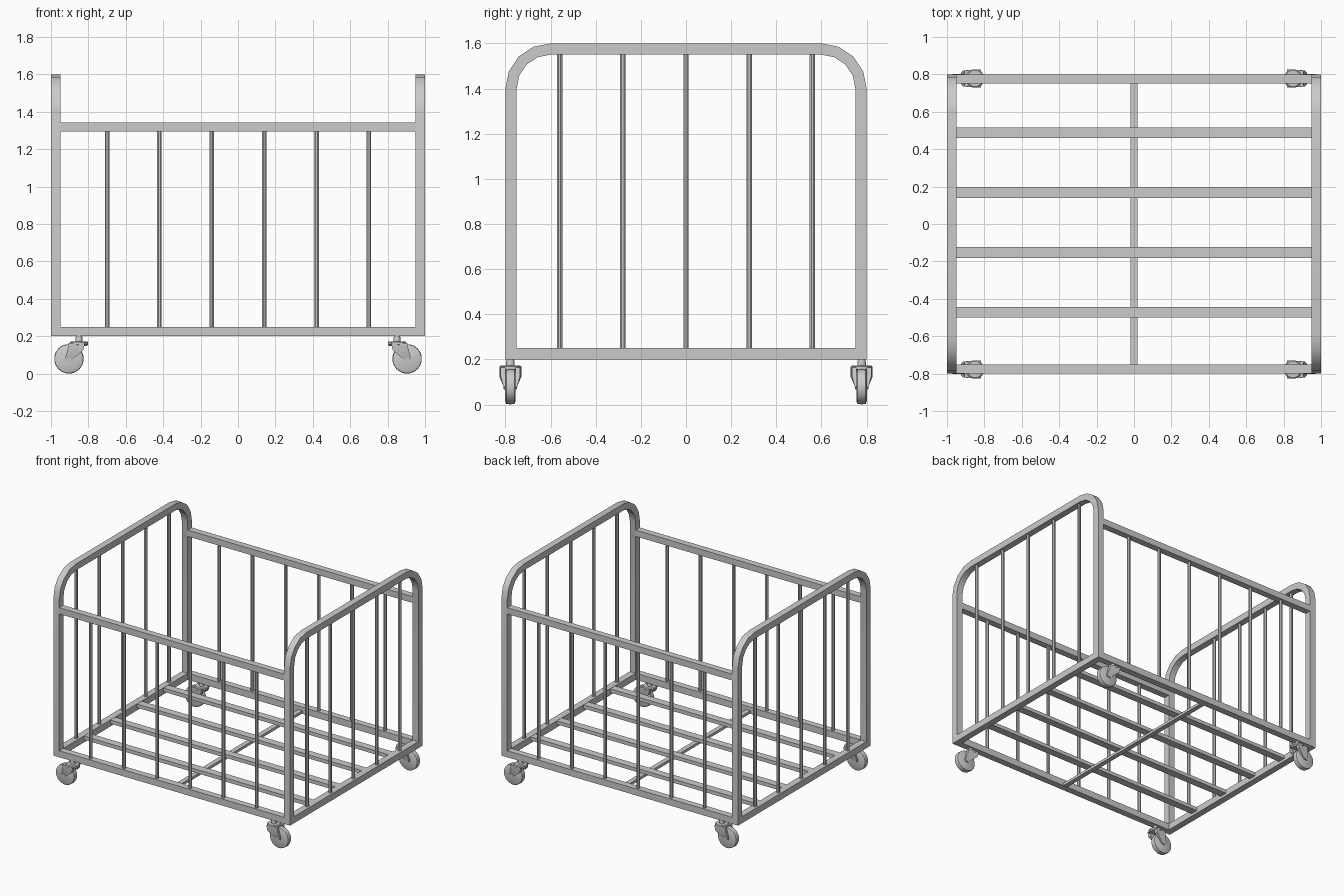
import bpy, bmesh
from math import sin, cos, pi, radians

if "Cube" in bpy.data.objects:
    bpy.data.objects.remove(bpy.data.objects["Cube"])


def finish(name, bm, smooth=True):
    bmesh.ops.recalc_face_normals(bm, faces=bm.faces)
    me = bpy.data.meshes.new(name)
    bm.to_mesh(me)
    bm.free()
    ob = bpy.data.objects.new(name, me)
    bpy.context.collection.objects.link(ob)
    if smooth:
        bpy.ops.object.select_all(action='DESELECT')
        ob.select_set(True)
        bpy.context.view_layer.objects.active = ob
        bpy.ops.object.shade_smooth_by_angle(angle=radians(35))
    return ob


def box(name, x, y, z):
    """Box from (min, max) pairs."""
    bm = bmesh.new()
    bmesh.ops.create_cube(bm, size=1)
    for v in bm.verts:
        v.co = [r[0] + (c + 0.5) * (r[1] - r[0]) for r, c in zip((x, y, z), v.co)]
    return finish(name, bm, False)


def lathe(name, rings, centre, axis='Z', sides=16):
    """Closed solid from (radius, height) rings around Z or Y."""
    bm = bmesh.new()
    loops = []
    for r, h in rings:
        loop = []
        for i in range(sides):
            a = 2 * pi * (i + 0.5) / sides
            p = (r * cos(a), r * sin(a), h) if axis == 'Z' else (r * cos(a), h, r * sin(a))
            loop.append(bm.verts.new([c + d for c, d in zip(centre, p)]))
        loops.append(loop)
    for a, b in zip(loops, loops[1:]):
        for i in range(sides):
            j = (i + 1) % sides
            bm.faces.new((a[i], a[j], b[j], b[i]))
    bm.faces.new(loops[0])
    bm.faces.new(loops[-1])
    return finish(name, bm)


def outline(inset):
    """Rounded-top end frame outline in (y, z)."""
    w, r = 0.8 - inset, 0.2 - inset
    arc = [(0.6 + r * cos(a), 1.4 + r * sin(a)) for a in (i * pi / 8 for i in range(5))]
    right = [(w, 0.2 + inset)] + arc
    return right + [(-y, z) for y, z in reversed(right)]


def end_frame(name, x0, x1):
    bm = bmesh.new()
    L = [[bm.verts.new((x, y, z)) for y, z in outline(i)]
         for x, i in ((x0, 0), (x1, 0), (x1, 0.05), (x0, 0.05))]
    n = len(L[0])
    for k in range(4):
        a, b = L[k], L[(k + 1) % 4]
        for i in range(n):
            j = (i + 1) % n
            bm.faces.new((a[i], a[j], b[j], b[i]))
    return finish(name, bm)


def fork_leg(name, cx, cy, sx, side):
    """Cranked side plate running from the swivel cap down to the axle."""
    # stations: x range outward from swivel, outer y offset, z
    st = [(-0.032, 0.055, 0.049, 0.165), (-0.022, 0.062, 0.049, 0.125),
          (0.03, 0.075, 0.030, 0.080), (0.042, 0.066, 0.027, 0.066)]
    bm = bmesh.new()
    loops = []
    for a, b, o, z in st:
        pts = ((a, o), (b, o - 0.006 if z > 0.1 else o), (b, 0.022), (a, 0.022))
        loops.append([bm.verts.new((cx + sx * x, cy + side * y, z)) for x, y in pts])
    for p, q in zip(loops, loops[1:]):
        for i in range(4):
            j = (i + 1) % 4
            bm.faces.new((p[i], p[j], q[j], q[i]))
    bm.faces.new(loops[0])
    bm.faces.new(loops[-1])
    return finish(name, bm)


# End frames and their upright bars
for s, tag in ((-1, "left"), (1, "right")):
    end_frame(f"{tag}_end_frame", s * 0.95, s)
    for i in range(5):
        lathe(f"{tag}_end_bar", [(0.013, 0.245), (0.013, 1.555)],
              (s * 0.975, (i - 2) * 0.28, 0), sides=8)

# Side rails and their upright bars
for s, tag in ((-1, "front"), (1, "back")):
    y = sorted((s * 0.75, s * 0.8))
    box(f"{tag}_lower_rail", (-0.95, 0.95), y, (0.2, 0.25))
    box(f"{tag}_upper_rail", (-0.95, 0.95), y, (1.295, 1.343))
    for i in range(6):
        lathe(f"{tag}_side_bar", [(0.013, 0.245), (0.013, 1.3)],
              ((i - 2.5) * 0.28, s * 0.775, 0), sides=8)

# Floor slats resting on a cross bar
for i in range(4):
    y = 0.008 + (i - 1.5) * 0.32
    box("floor_slat", (-0.95, 0.95), (y - 0.029, y + 0.029), (0.22, 0.248))
box("floor_cross_bar", (-0.018, 0.018), (-0.75, 0.75), (0.202, 0.222))

# Casters at the four corners
for sx in (-1, 1):
    for sy in (-1, 1):
        cx, cy = sx * 0.85, sy * 0.778
        lathe("caster_stem", [(0.019, 0.16), (0.019, 0.19), (0.016, 0.205)], (cx, cy, 0), sides=12)
        lathe("caster_cap", [(0.042, 0.148), (0.05, 0.156), (0.05, 0.168), (0.044, 0.173)],
              (cx, cy, 0), sides=12)
        lathe("caster_wheel", [(0.066, -0.023), (0.077, -0.018), (0.079, 0),
                               (0.077, 0.018), (0.066, 0.023)],
              (sx * 0.904, cy, 0.079), axis='Y', sides=20)
        lathe("caster_axle", [(0.011, -0.03), (0.011, 0.03)],
              (sx * 0.904, cy, 0.079), axis='Y', sides=8)
        for side in (-1, 1):
            fork_leg("caster_fork_leg", cx, cy, sx, side)
